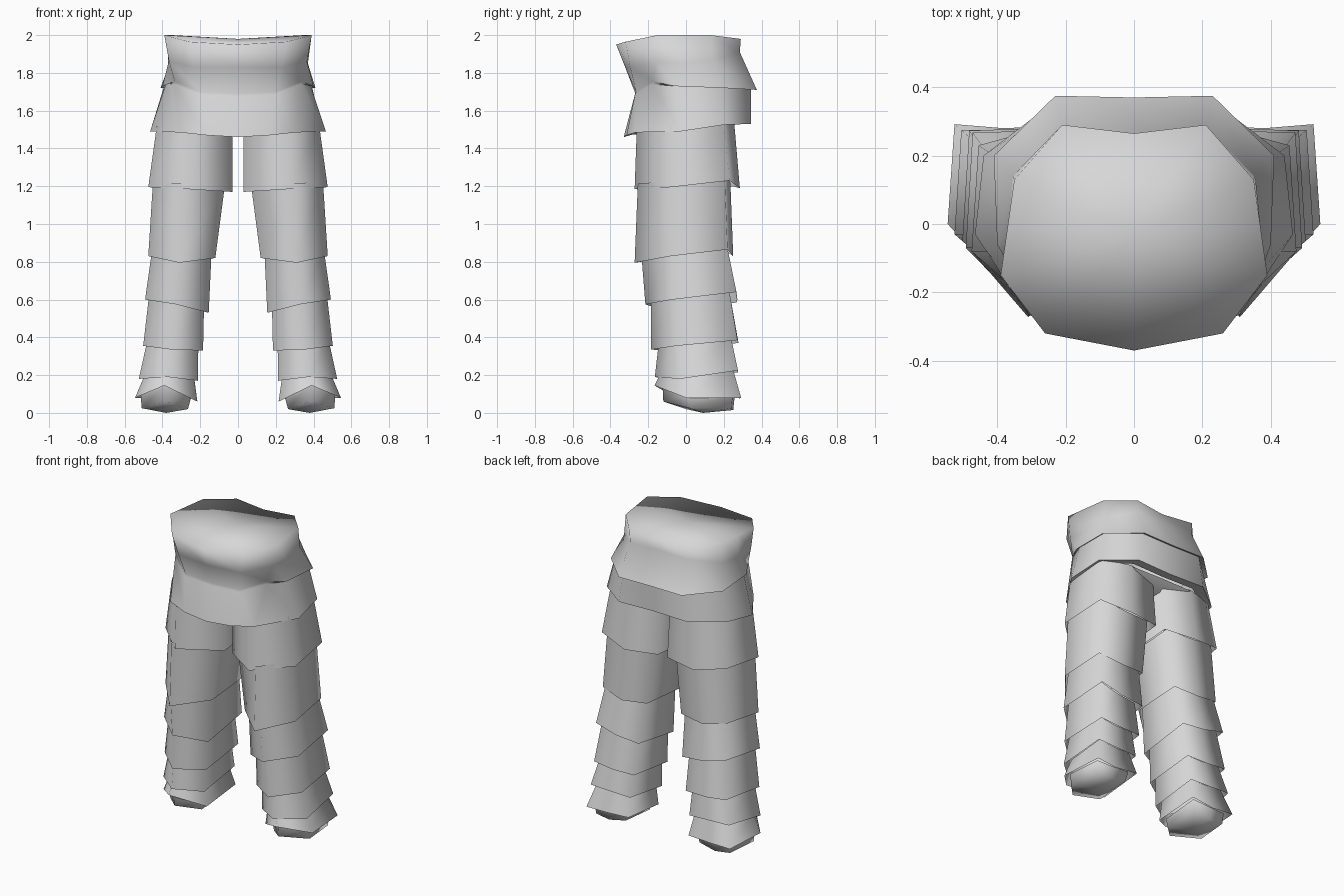
import bpy
import bmesh

if "Cube" in bpy.data.objects:
    bpy.data.objects.remove(bpy.data.objects["Cube"])

grey = bpy.data.materials.new("plain_grey")
grey.diffuse_color = (0.68, 0.68, 0.68, 1)
grey.use_nodes = True
grey.node_tree.nodes["Principled BSDF"].inputs["Base Color"].default_value = grey.diffuse_color


def finish(name, bm):
    """Turn a bmesh into a smooth grey object."""
    for f in bm.faces:
        f.smooth = True
    mesh = bpy.data.meshes.new(name)
    bm.to_mesh(mesh)
    bm.free()
    mesh.materials.append(grey)
    obj = bpy.data.objects.new(name, mesh)
    bpy.context.collection.objects.link(obj)


def skin(bm, rings, cap=None):
    """Join stacked closed rings with quads; cap is (ring index, fan centre)."""
    loops = [[bm.verts.new(p) for p in ring] for ring in rings]
    n = len(rings[0])
    for a, b in zip(loops, loops[1:]):
        for i in range(n):
            j = (i + 1) % n
            bm.faces.new((a[i], a[j], b[j], b[i]))
    if cap:
        c = bm.verts.new(cap[1])
        for i in range(n):
            bm.faces.new((loops[cap[0]][i], loops[cap[0]][(i + 1) % n], c))
    return loops


def mirror_ring(half):
    """Full ring from its right half, front centre to back centre."""
    return half + [(-x, y, z) for x, y, z in reversed(half[1:-1])]


# Hips: waist rim, waist, upper flap edge, lower skirt edge
rim = [(0, -.37, 1.95), (.26, -.32, 1.965), (.39, -.15, 2), (.37, -.01, 2),
       (.35, .13, 2), (.21, .29, 1.98), (0, .265, 1.975)]
waist = [(0, -.322, 1.83), (.23, -.295, 1.83), (.365, -.16, 1.86), (.37, -.02, 1.85),
         (.355, .14, 1.87), (.21, .285, 1.91), (0, .265, 1.905)]
flap = [(0, -.268, 1.69), (.2, -.265, 1.70), (.335, -.175, 1.755), (.4, -.06, 1.73),
        (.41, .2, 1.72), (.23, .375, 1.71), (0, .37, 1.71)]
tuck = [(x * .95, y * .92, z + .015) if y > -.1 else (x, y * 1.02, z - .015)
        for x, y, z in flap]
skirt = [(0, -.33, 1.46), (.17, -.315, 1.47), (.31, -.265, 1.485), (.465, -.03, 1.49),
         (.44, .2, 1.525), (.25, .345, 1.53), (0, .335, 1.53)]
under = [(x * .92, y * (.84 if y < 0 else .78), z + .015) for x, y, z in skirt]
bm = bmesh.new()
loops = skin(bm, [mirror_ring(r) for r in (rim, waist, flap, tuck, skirt, under)],
             (0, (0, -.03, 1.98)))
bmesh.ops.recalc_face_normals(bm, faces=bm.faces[:])
for k in (2, 3, 4):
    for a, b in zip(loops[k], loops[k][1:] + loops[k][:1]):
        if k == 4 or max(a.co.y, b.co.y) > -.16:
            bm.edges.get((a, b)).smooth = False
finish("hips", bm)

# Crotch: hourglass patch joining the tops of the legs
patch = mirror_ring([(0, -.285, 1.475), (.27, -.265, 1.495), (.03, -.09, 1.475),
                     (.035, .2, 1.475), (.23, .26, 1.53), (0, .265, 1.53)])
bm = bmesh.new()
bm.faces.new([bm.verts.new(p) for p in reversed(patch)])
bmesh.ops.triangulate(bm, faces=bm.faces[:])
finish("crotch", bm)


def leg_ring(xi, xo, yf, yb, ym, cx, drop, zf, zs, zc, zb, zi):
    """Six-sided ring: front, outer, outer back, back, inner back, inner."""
    return [(cx, yf, zf), (xo, ym, zs), (xo - .02, yb - drop, zc),
            ((xi + xo) / 2, yb, zb), (xi + .005, yb - drop * .7, (zb + zi) / 2 + .02),
            (xi, ym - .02, zi)]


# Per tier: top (inner x, outer x, front y, back y), the same at the bottom,
# (side y, front x, back corner setback), (front, side, corner, back, inner z)
tiers = [
    ((.03, .43, -.26, .255), (.03, .475, -.272, .285), (-.08, .27, .055), (1.185, 1.195, 1.23, 1.19, 1.17)),
    ((.07, .45, -.255, .235), (.12, .475, -.272, .25), (-.08, .31, .03), (.795, .83, .865, .83, .82)),
    ((.14, .455, -.235, .22), (.155, .492, -.215, .272), (-.07, .33, .005), (.575, .60, .64, .60, .53)),
    ((.18, .47, -.185, .23), (.185, .502, -.185, .278), (-.05, .35, .005), (.335, .355, .385, .37, .33)),
    ((.21, .48, -.145, .235), (.212, .525, -.165, .275), (-.03, .37, 0), (.19, .18, .225, .22, .17)),
    ((.235, .49, -.13, .23), (.215, .545, -.167, .28), (0, .39, -.012), (.145, .08, .08, .075, .06)),
    # sole
    ((.25, .515, -.125, .258), (.265, .51, -.12, .25), (.02, .38, .01), (.06, .025, .025, .015, .02)),
]

for side, name in ((1, "right_leg"), (-1, "left_leg")):
    bm = bmesh.new()
    above = (1.49, 1.49, 1.51, 1.51, 1.45)
    for top, bottom, (ym, cx, drop), heights in tiers:
        # each open tier starts a little way up inside the one above
        lift = .03 if heights[0] > .1 else .015
        rings = [leg_ring(*top, ym, cx, drop, *[z + lift for z in above]),
                 leg_ring(*bottom, ym, cx, drop, *heights)]
        rings = [[(side * x, y, z) for x, y, z in r][::-side] for r in rings]
        # only the sole is closed
        skin(bm, rings, (1, (side * .38, .09, 0)) if heights[0] < .1 else None)
        above = heights
    bmesh.ops.recalc_face_normals(bm, faces=bm.faces[:])
    # keep every wall facing outwards
    for f in bm.faces:
        out = f.calc_center_median()
        if f.normal.x * (out.x - side * .32) + f.normal.y * (out.y - .03) < 0 and abs(f.normal.z) < .6:
            f.normal_flip()
    finish(name, bm)
